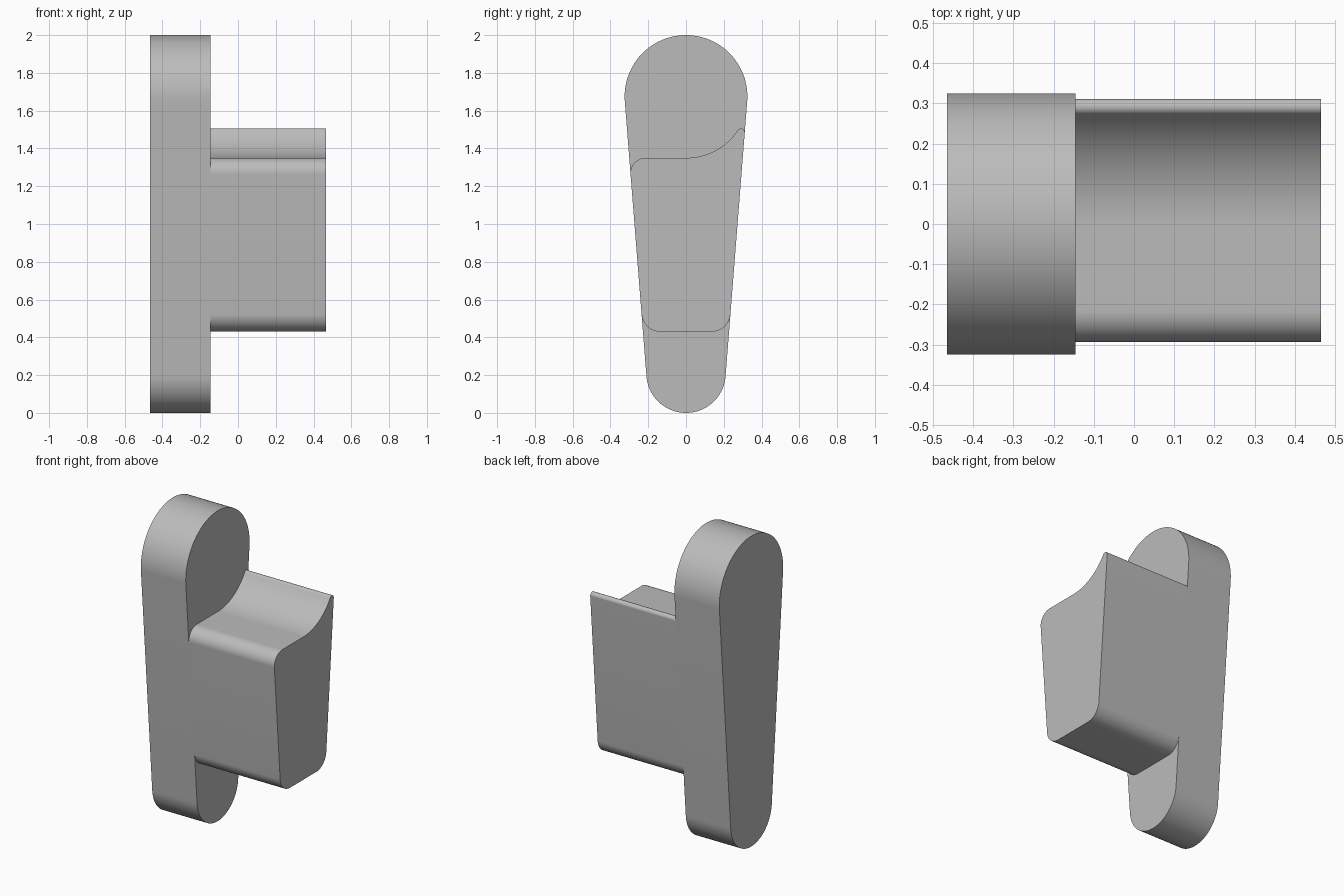
import bpy
import bmesh
from math import asin, sin, cos, tan, pi, radians
from mathutils import Vector

cube = bpy.data.objects.get("Cube")
if cube:
    bpy.data.objects.remove(cube, do_unlink=True)

grey = bpy.data.materials.new("light grey")
grey.use_nodes = True
colour = (0.5, 0.5, 0.5, 1)
grey.diffuse_color = colour
grey.node_tree.nodes["Principled BSDF"].inputs["Base Color"].default_value = colour

# Overall sizes of the tapered, round-ended plate
TOP_R, LOW_R = 0.325, 0.21
TOP_Z, LOW_Z = 2 - TOP_R, LOW_R
TAPER = asin((TOP_R - LOW_R) / (TOP_Z - LOW_Z))
LEFT, JOINT, RIGHT = -0.465, -0.145, 0.465


def half_width(z):
    return (LOW_R + (z - LOW_Z) * sin(TAPER)) / cos(TAPER)


def arc(y, z, r, start, end, steps=24):
    """Points along an arc in the side plane, angles in radians."""
    angles = [start + (end - start) * i / steps for i in range(steps + 1)]
    return [(y + r * cos(a), z + r * sin(a)) for a in angles]


def extrude(name, outline, x0, x1):
    """Closed side outline swept across x, with round surfaces smoothed."""
    bm = bmesh.new()
    face = bm.faces.new([bm.verts.new((x0, y, z)) for y, z in outline])
    swept = bmesh.ops.extrude_face_region(bm, geom=[face])
    verts = [v for v in swept["geom"] if isinstance(v, bmesh.types.BMVert)]
    bmesh.ops.translate(bm, verts=verts, vec=Vector((x1 - x0, 0, 0)))
    bmesh.ops.recalc_face_normals(bm, faces=bm.faces)
    mesh = bpy.data.meshes.new(name)
    bm.to_mesh(mesh)
    bm.free()
    mesh.materials.append(grey)
    obj = bpy.data.objects.new(name, mesh)
    bpy.context.collection.objects.link(obj)
    bpy.ops.object.select_all(action="DESELECT")
    obj.select_set(True)
    bpy.context.view_layer.objects.active = obj
    bpy.ops.object.shade_smooth_by_angle(angle=radians(30))
    return obj


# Tapered plate: two round ends joined by tangent sides
plate = arc(0, TOP_Z, TOP_R, -TAPER, pi + TAPER, 64)
plate += arc(0, LOW_Z, LOW_R, pi + TAPER, 2 * pi - TAPER, 64)
extrude("tapered_plate", plate, LEFT, JOINT)

# Block: sides flush with the plate, rounded corners, scooped top
BASE, SHELF = 0.43, 1.35
low_r, front_r, tip_r, scoop_r = 0.1, 0.08, 0.02, 0.33
scoop_z = SHELF + scoop_r

low_y = half_width(BASE) - low_r * tan(pi / 4 - TAPER / 2)
front_y = -half_width(SHELF) + front_r * tan(pi / 4 + TAPER / 2)
tip_z = 1.486
tip_y = half_width(tip_z) - tip_r / cos(TAPER)
scoop_angle = asin(tip_y / (scoop_r + tip_r))

block = arc(-low_y, BASE + low_r, low_r, pi + TAPER, 1.5 * pi)
block += arc(low_y, BASE + low_r, low_r, 1.5 * pi, 2 * pi - TAPER)
block += arc(tip_y, tip_z, tip_r, -TAPER, pi / 2 + scoop_angle)
block += arc(0, scoop_z, scoop_r, scoop_angle - pi / 2, -pi / 2, 32)[1:]
block += arc(front_y, SHELF - front_r, front_r, pi / 2, pi + TAPER)
extrude("scooped_block", block, JOINT, RIGHT)
